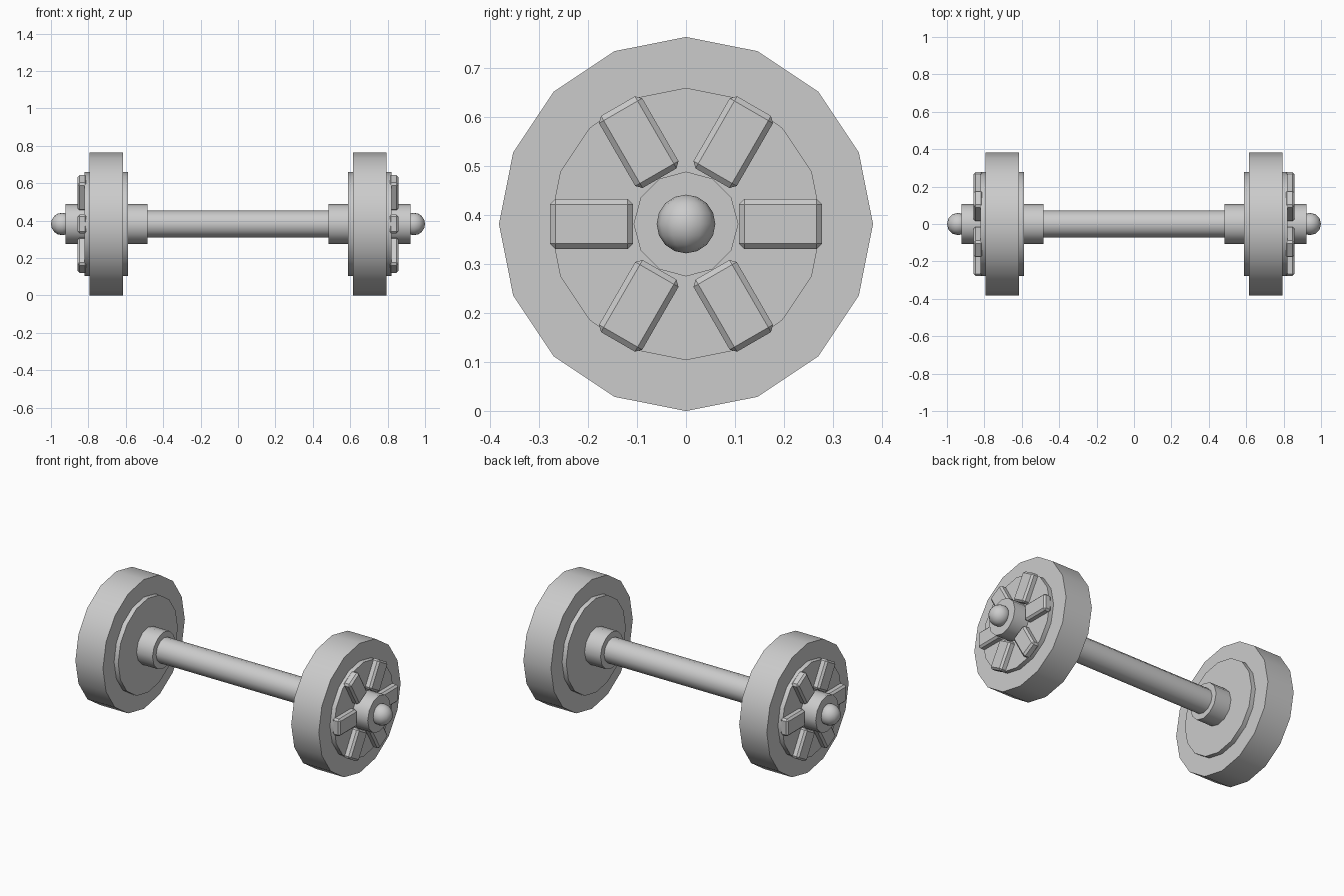
import bpy, bmesh, math
from mathutils import Matrix

if "Cube" in bpy.data.objects:
    bpy.data.objects.remove(bpy.data.objects["Cube"])

Z = 0.382  # axle height


def finish(name, bm, smooth=True):
    me = bpy.data.meshes.new(name)
    bm.to_mesh(me)
    bm.free()
    if smooth:
        for p in me.polygons:
            p.use_smooth = True
        me.set_sharp_from_angle(angle=math.radians(40))
    ob = bpy.data.objects.new(name, me)
    bpy.context.collection.objects.link(ob)
    return ob


def disc(name, x0, x1, radius, sides):
    """Cylinder along x, centred on the axle line."""
    bm = bmesh.new()
    bmesh.ops.create_cone(bm, cap_ends=True, segments=sides, radius1=radius,
                          radius2=radius, depth=abs(x1 - x0),
                          matrix=Matrix.Translation(((x0 + x1) / 2, 0, Z))
                          @ Matrix.Rotation(math.pi / 2, 4, 'Y'))
    return finish(name, bm)


# Axle bar
disc("axle", -0.60, 0.60, 0.073, 12)

for side, s in (("left", -1), ("right", 1)):
    # Wheel, raised plate on both faces, and hub running through
    disc(f"{side}_wheel", s * 0.615, s * 0.795, 0.382, 16)
    disc(f"{side}_plate", s * 0.588, s * 0.822, 0.278, 16)
    disc(f"{side}_hub", s * 0.484, s * 0.922, 0.107, 12)

    # Rounded axle tip
    bm = bmesh.new()
    bmesh.ops.create_uvsphere(bm, u_segments=12, v_segments=8, radius=0.06,
                              matrix=Matrix.Translation((s * 0.94, 0, Z)))
    finish(f"{side}_axle_tip", bm)

    # Six chamfered spoke blocks
    for i in range(6):
        bm = bmesh.new()
        bmesh.ops.create_cube(bm, size=1, matrix=Matrix.Translation((s * 0.833, 0.193, 0))
                              @ Matrix.Diagonal((0.05, 0.17, 0.102, 1)))
        bmesh.ops.bevel(bm, geom=bm.edges[:], offset=0.011, segments=1,
                        affect='EDGES', profile=0.5)
        bm.transform(Matrix.Translation((0, 0, Z))
                     @ Matrix.Rotation(i * math.pi / 3, 4, 'X'))
        finish(f"{side}_spoke_{i + 1}", bm, smooth=False)
